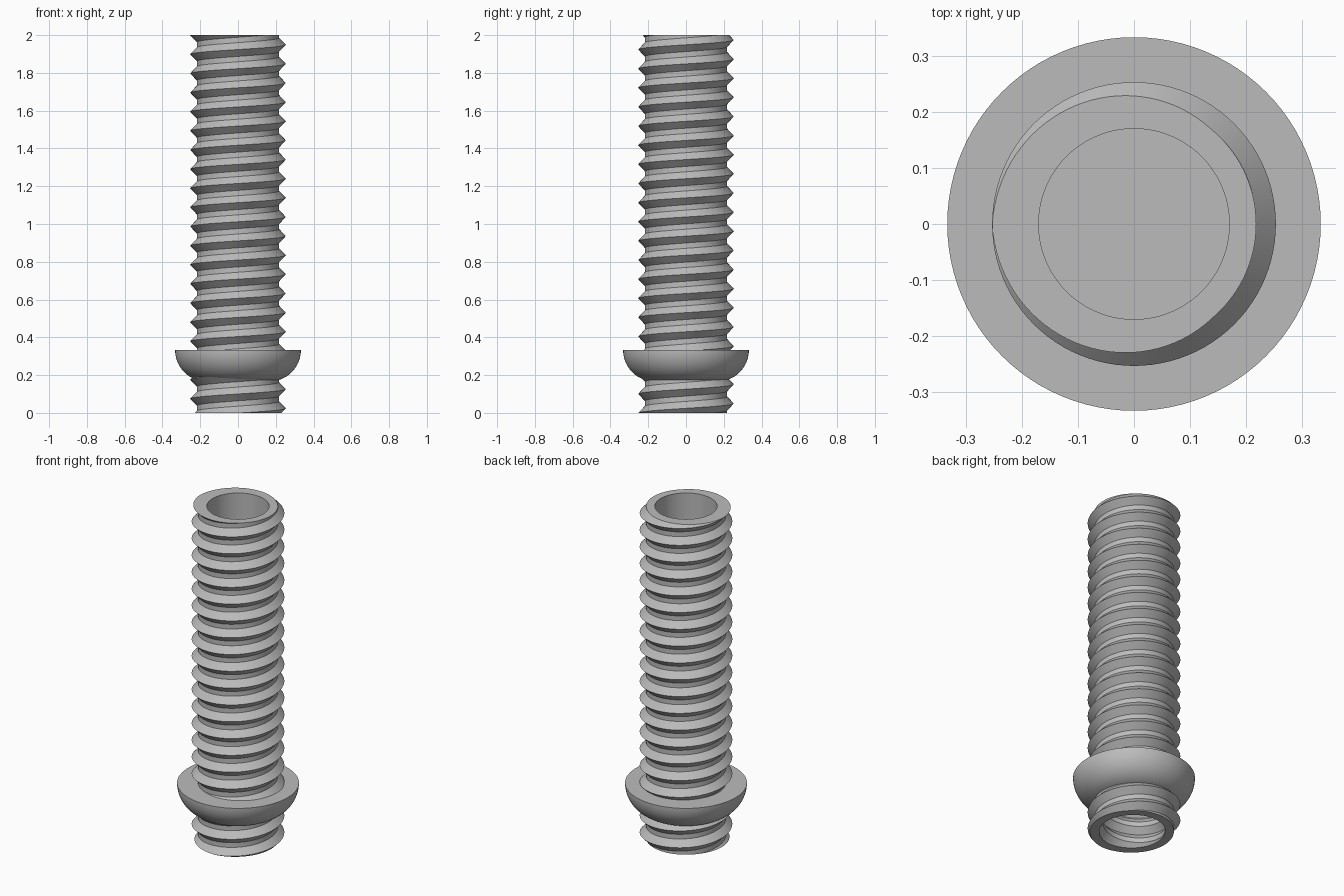
import bpy, bmesh, math

cube = bpy.data.objects.get("Cube")
if cube:
    bpy.data.objects.remove(cube, do_unlink=True)

HEIGHT, PITCH, PHASE, SIDES = 2.0, 0.1013, 0.936, 96
CREST, ROOT = 0.253, 0.218
BORE, BORE_GROOVE = 0.17, 0.2
TOP_FLOOR, BOTTOM_FLOOR = 0.5, 0.4
FLANGE_TOP, FLANGE_R = 0.333, 0.333

steel = bpy.data.materials.new("grey steel")
steel.use_nodes = True
steel.diffuse_color = (0.5, 0.5, 0.5, 1)
steel.node_tree.nodes["Principled BSDF"].inputs["Base Color"].default_value = steel.diffuse_color


def lathe(name, column, sides):
    """Sweep column(angle) -> [(radius, z)] once round the z axis."""
    bm = bmesh.new()
    previous = None
    for i in range(sides + 1):
        a = 2 * math.pi * i / sides
        ring = [bm.verts.new((r * math.cos(a), r * math.sin(a), z)) for r, z in column(a)]
        if previous:
            for j in range(len(ring) - 1):
                bm.faces.new((previous[j], previous[j + 1], ring[j + 1], ring[j]))
        previous = ring
    bmesh.ops.remove_doubles(bm, verts=bm.verts, dist=0.00005)
    bmesh.ops.dissolve_degenerate(bm, edges=bm.edges, dist=0.00005)
    bmesh.ops.recalc_face_normals(bm, faces=bm.faces)
    mesh = bpy.data.meshes.new(name)
    bm.to_mesh(mesh)
    bm.free()
    obj = bpy.data.objects.new(name, mesh)
    bpy.context.collection.objects.link(obj)
    mesh.materials.append(steel)
    bpy.ops.object.select_all(action="DESELECT")
    obj.select_set(True)
    bpy.context.view_layer.objects.active = obj
    bpy.ops.object.shade_smooth_by_angle(angle=math.radians(25))
    return obj


def thread(angle, low, high, crest, root, flank):
    """Thread outline at one angle, from low to high, clipped at both ends."""
    def radius(z):
        turn = (z - PHASE - PITCH * angle / (2 * math.pi)) / PITCH
        away = abs(turn - round(turn))
        return crest + (root - crest) * min(1, away / flank)

    points = []
    for k in range(-14, 15):
        for step in (-flank, 0, flank):
            z = PHASE + PITCH * (k + step + angle / (2 * math.pi))
            z = min(high, max(low, z))
            points.append((radius(z), z))
    return points


# Threaded tube: blind smooth bore above, threaded socket below
def tube_column(angle):
    outside = thread(angle, 0, HEIGHT, CREST, ROOT, 0.36)
    socket = thread(angle, 0, BOTTOM_FLOOR, BORE_GROOVE, BORE, 0.36)
    return ([(0, TOP_FLOOR), (BORE, TOP_FLOOR), (BORE, HEIGHT)]
            + outside[::-1] + socket + [(0, BOTTOM_FLOOR)])


lathe("threaded_tube", tube_column, SIDES)

# Rounded collar: flat on top, quarter-round underneath
CURVE = 1 / 6
collar = [(ROOT - 0.02, FLANGE_TOP)]
for i in range(17):
    t = math.radians(75) * i / 16
    collar.append((FLANGE_R - CURVE + CURVE * math.cos(t), FLANGE_TOP - CURVE * math.sin(t)))
collar.append((ROOT - 0.02, FLANGE_TOP - CURVE))
collar.append(collar[0])
lathe("collar", lambda angle: collar, SIDES)
